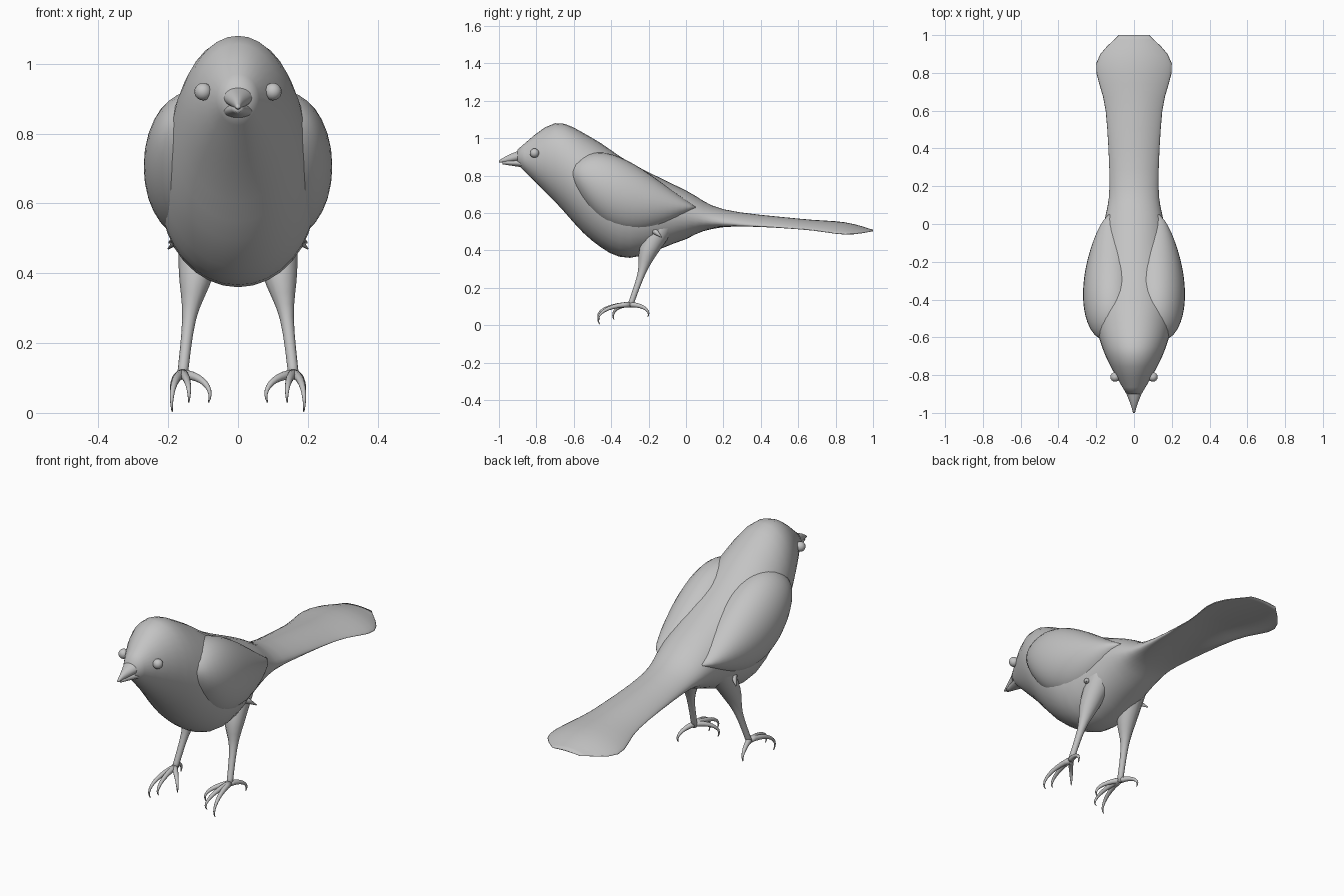
import bpy, bmesh
from math import sin, cos, pi, tau
from mathutils import Vector

if "Cube" in bpy.data.objects:
    bpy.data.objects.remove(bpy.data.objects["Cube"])

colour = (0.55, 0.55, 0.55, 1)
grey = bpy.data.materials.new("plain grey")
grey.use_nodes = True
grey.diffuse_color = colour
grey.node_tree.nodes["Principled BSDF"].inputs["Base Color"].default_value = colour


def flow(stations, steps=4):
    """Return a smooth run of stations passing through the given ones."""
    keys = [Vector(s) for s in stations]
    keys = [keys[0], *keys, keys[-1]]
    run = []
    for before, start, end, after in zip(keys, keys[1:], keys[2:], keys[3:]):
        leave, arrive = (end - before) / 2, (after - start) / 2
        for step in range(steps):
            t = step / steps
            ease = t * t * (3 - 2 * t)
            run.append(start.lerp(end, ease) + leave * t * (1 - t) ** 2
                       - arrive * t * t * (1 - t))
    return run + [keys[-1]]


def loft(name, rings, mirror=False):
    """Skin a row of vertex rings, cap both ends and shade it smooth."""
    bm = bmesh.new()
    loops = [[bm.verts.new(point) for point in ring] for ring in rings]
    for near, far in zip(loops, loops[1:]):
        for i in range(len(near)):
            bm.faces.new((near[i - 1], near[i], far[i], far[i - 1]))
    bm.faces.new(loops[0])
    bm.faces.new(loops[-1])
    bmesh.ops.recalc_face_normals(bm, faces=bm.faces)
    for face in bm.faces:
        face.smooth = True
    mesh = bpy.data.meshes.new(name)
    bm.to_mesh(mesh)
    bm.free()
    mesh.materials.append(grey)
    part = bpy.data.objects.new(name, mesh)
    bpy.context.collection.objects.link(part)
    if mirror:
        part.modifiers.new("Mirror", 'MIRROR').use_mirror_merge = False


def turns(count):
    return [tau * i / count for i in range(count)]


def section(y, top, bottom, width, x=0):
    """Oval across the body; behind the middle its side edges droop."""
    droop = (top - bottom) * min(max(y, 0), 0.6)
    middle = (top + bottom + droop) / 2
    height = (top - bottom - droop) / 2
    return [(x + width * sin(a), y, middle + height * cos(a) - droop * sin(a) ** 2)
            for a in turns(32)]


def limb(name, stations):
    """Mirrored round limb; each station is x, y, z and radius."""
    points = [Vector(s[:3]) for s in stations]
    rings = []
    for i, point in enumerate(points):
        ahead = points[min(i + 1, len(points) - 1)] - points[max(i - 1, 0)]
        across = ahead.cross(Vector((1, 0, 0))).normalized()
        other = ahead.normalized().cross(across)
        radius = stations[i][3]
        rings.append([point + radius * (across * cos(a) + other * sin(a))
                      for a in turns(12)])
    loft(name, rings, mirror=True)


def wing_section(t):
    """Wing slice from shoulder to tip: fullest just behind the shoulder."""
    bulge = sin(pi * (0.01 + 0.98 * t) ** 0.7)
    middle = 0.63 + 0.19 * (1 - t) ** 2
    height = 0.2 * bulge
    width = 0.15 * bulge ** 0.6
    ring = section(0, middle + height, middle - height, width, x=0.12)
    return [(x, 0.67 * t - 0.62, z) for x, y, z in ring]


# Head, body and tail in one skin: y, top, bottom, half width
body = [(-0.9, 0.94, 0.86, 0.04), (-0.7, 1.08, 0.66, 0.15), (-0.5, 1, 0.45, 0.21),
        (-0.3, 0.87, 0.36, 0.22), (0, 0.72, 0.46, 0.16), (0.2, 0.62, 0.5, 0.13),
        (0.6, 0.57, 0.5, 0.15), (0.85, 0.55, 0.47, 0.2), (1, 0.51, 0.5, 0.08)]
loft("body_and_tail", [section(*station) for station in flow(body)])

# Folded wings and the pointed feather tips under them
loft("wings", [wing_section(i / 20) for i in range(21)], mirror=True)
limb("wing_feather_tips", [(0.13, -0.2, 0.53, 0.03), (0.2, -0.13, 0.47, 0.002)])

# Beak halves
upper = [(-0.85, 0.95, 0.88, 0.06), (-0.95, 0.91, 0.87, 0.02), (-1, 0.88, 0.87, 0.005)]
lower = [(-0.85, 0.89, 0.84, 0.05), (-0.98, 0.88, 0.86, 0.01)]
for name, stations in (("upper_beak", upper), ("lower_beak", lower)):
    loft(name, [section(*station) for station in flow(stations)])

# Eyes
for name, side in (("left_eye", 1), ("right_eye", -1)):
    bpy.ops.mesh.primitive_uv_sphere_add(segments=16, ring_count=10, radius=0.025,
                                         location=(side * 0.1, -0.81, 0.92))
    eye = bpy.context.object
    eye.name = name
    eye.data.materials.append(grey)
    bpy.ops.object.shade_smooth()

# Thighs tapering into thin shanks
legs = [(0.1, -0.12, 0.55, 0.07), (0.12, -0.2, 0.4, 0.05),
        (0.14, -0.24, 0.27, 0.02), (0.16, -0.3, 0.1, 0.015)]
limb("legs", flow(legs))

# Toes arch out from the ankle and hook down: sideways reach, forward reach, drop
ankle = Vector((0.16, -0.3, 0.11))
toes = {"outer_toes": (0.03, -0.17, 0.08), "middle_toes": (-0.02, -0.17, 0.06),
        "inner_toes": (-0.08, -0.09, 0.06), "hind_toes": (0.03, 0.1, 0.05)}
for name, (side, forward, drop) in toes.items():
    path = []
    for i in range(11):
        bend = 1.9 * i / 10
        offset = Vector((side * sin(bend), forward * sin(bend), drop * (cos(bend) - 1)))
        path.append((*(ankle + offset), 0.015 - 0.0013 * i))
    limb(name, path)
